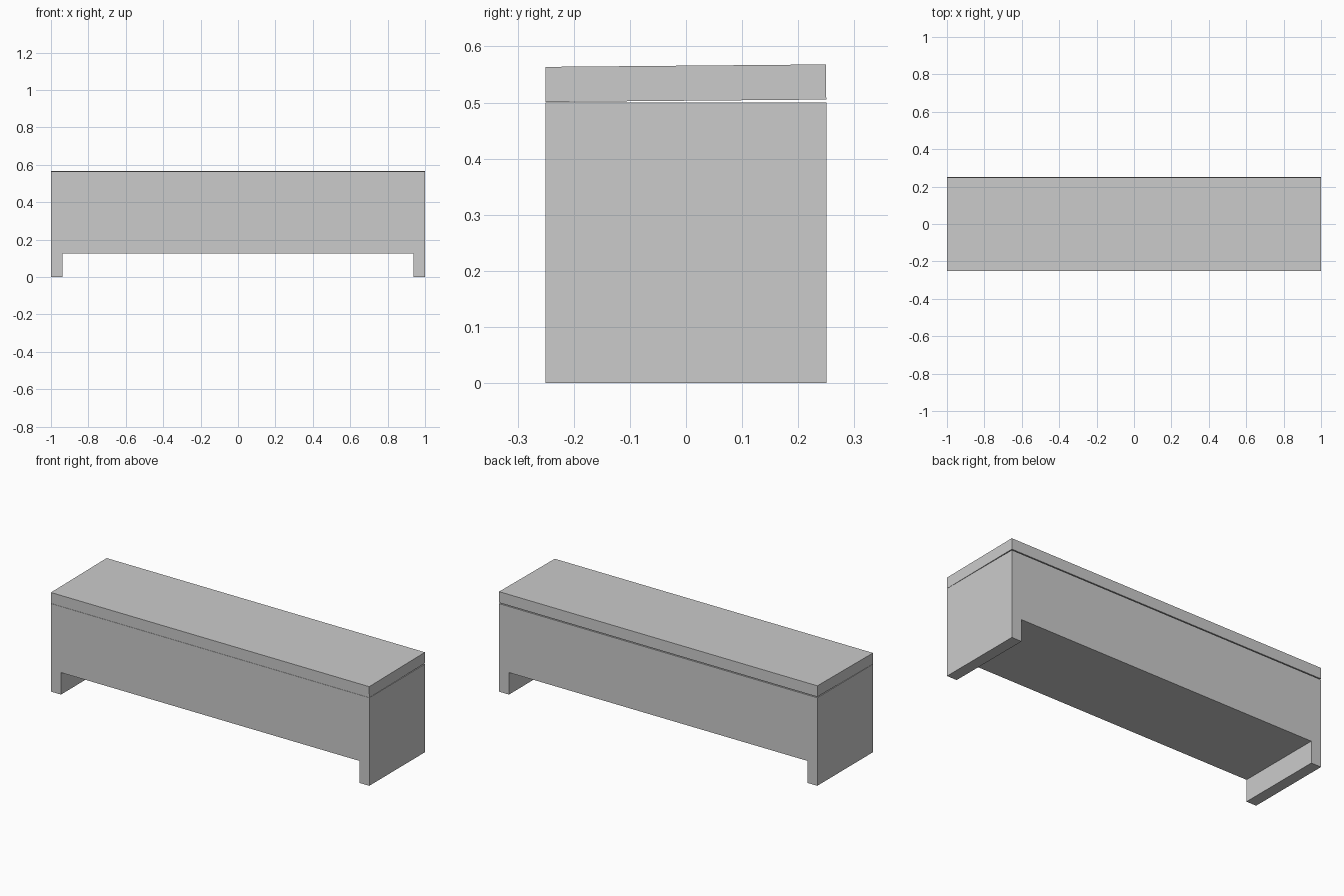
import bpy
import math
from mathutils import Matrix

if "Cube" in bpy.data.objects:
    bpy.data.objects.remove(bpy.data.objects["Cube"])

T = 0.0625          # board thickness
L, D, H = 2.0, 0.5, 0.5   # chest length, depth, height without lid
FLOOR = 0.125       # underside of the box


def board(name, x, y, z):
    """Box spanning the given (min, max) ranges."""
    bpy.ops.mesh.primitive_cube_add(size=1)
    ob = bpy.context.object
    ob.name = name
    size = [b - a for a, b in (x, y, z)]
    mid = [(a + b) / 2 for a, b in (x, y, z)]
    ob.data.transform(Matrix.Translation(mid) @ Matrix.Diagonal((*size, 1)))
    return ob


inner = L / 2 - T

# End panels reach the ground and act as legs
board("left_end_panel", (-L / 2, -inner), (-D / 2, D / 2), (0, H))
board("right_end_panel", (inner, L / 2), (-D / 2, D / 2), (0, H))

# Front, back and floor close the storage box
board("front_panel", (-inner, inner), (-D / 2, -D / 2 + T), (FLOOR, H))
board("back_panel", (-inner, inner), (D / 2 - T, D / 2), (FLOOR, H))
board("floor_panel", (-inner, inner), (-D / 2 + T, D / 2 - T), (FLOOR, FLOOR + T))

# Lid, hinged along the front edge and slightly raised at the back
lid = board("lid", (-L / 2, L / 2), (0, D), (0, T))
lid.location = (0, -D / 2, H + 0.001)
lid.rotation_euler.x = math.radians(0.5)
